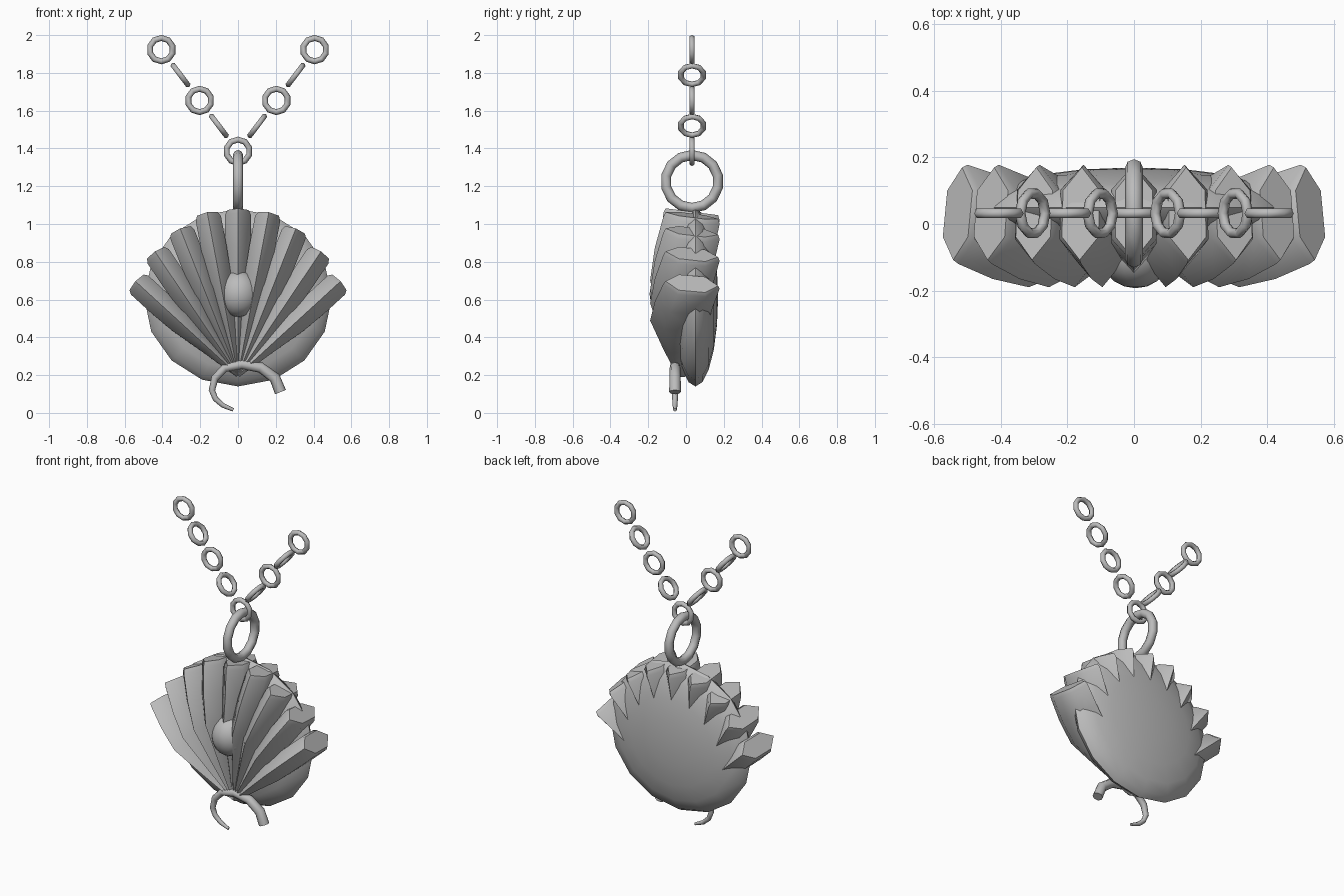
import bpy
import bmesh
from math import sin, cos, pi, atan2, hypot, radians
from mathutils import Matrix, Vector

cube = bpy.data.objects.get("Cube")
if cube:
    bpy.data.objects.remove(cube, do_unlink=True)

# single silver-grey material
silver = bpy.data.materials.new("silver_grey")
silver.use_nodes = True
colour = (0.5, 0.5, 0.5, 1)
silver.diffuse_color = colour
silver.node_tree.nodes["Principled BSDF"].inputs["Base Color"].default_value = colour


def finish(name, bm, angle=50):
    """Turn a bmesh into a smooth-shaded object."""
    bmesh.ops.recalc_face_normals(bm, faces=bm.faces)
    mesh = bpy.data.meshes.new(name)
    bm.to_mesh(mesh)
    bm.free()
    mesh.materials.append(silver)
    obj = bpy.data.objects.new(name, mesh)
    bpy.context.collection.objects.link(obj)
    bpy.ops.object.select_all(action="DESELECT")
    obj.select_set(True)
    bpy.context.view_layer.objects.active = obj
    bpy.ops.object.shade_smooth_by_angle(angle=radians(angle))
    return obj


def skin(bm, rings, closed=False):
    """Bridge successive rings of points, capping open ends."""
    loops = [[bm.verts.new(p) for p in ring] for ring in rings]
    n = len(loops[0])
    pairs = list(zip(loops, loops[1:]))
    if closed:
        pairs.append((loops[-1], loops[0]))
    else:
        bm.faces.new(loops[0])
        bm.faces.new(loops[-1])
    for a, b in pairs:
        for i in range(n):
            j = (i + 1) % n
            bm.faces.new((a[i], a[j], b[j], b[i]))


def ball(name, centre, size, segments, rings):
    bm = bmesh.new()
    bmesh.ops.create_uvsphere(bm, u_segments=segments, v_segments=rings, radius=1)
    # poles point along y
    bm.transform(Matrix.Translation(centre) @ Matrix.Diagonal((*size, 1))
                 @ Matrix.Rotation(pi / 2, 4, "X"))
    return finish(name, bm)


def torus(name, centre, major, minor, turn, segments, sides):
    """Ring whose axis starts along y, then is turned by a matrix."""
    rings = []
    for k in range(segments):
        a = 2 * pi * k / segments
        ring = []
        for m in range(sides):
            b = 2 * pi * m / sides
            r = major + minor * cos(b)
            ring.append(turn @ Vector((r * sin(a), minor * sin(b), r * cos(a)))
                        + Vector(centre))
        rings.append(ring)
    bm = bmesh.new()
    skin(bm, rings, closed=True)
    return finish(name, bm, 70)


# shell back: flattened sphere
ball("shell_back", (0, 0.05, 0.61), (0.497, 0.12, 0.47), 16, 10)

# ribs: hexagonal blades fanning out from the hinge
HINGE = 0.2
# (distance along rib, half width, front y, back y)
PROFILE = [(0, 0.012, -0.05, 0.01), (0.3, 0.036, -0.125, 0.07),
           (0.58, 0.062, -0.19, 0.115), (0.78, 0.068, -0.165, 0.145),
           (0.97, 0.068, -0.12, 0.178), (1.0, 0.056, -0.108, 0.17)]


def rib(name, tip_x, tip_z, bulge=1.0):
    length = hypot(tip_x, tip_z - HINGE)
    lean = atan2(tip_x, tip_z - HINGE)
    rings = []
    for t, w, front, back in PROFILE:
        if 0 < t < 0.9:
            front *= bulge
        mid, depth = (front + back) / 2, (back - front) / 2
        ring = []
        for k in range(6):
            a = k * pi / 3
            u = w * sin(a) / sin(pi / 3)
            y = mid + depth * cos(a)
            s = t * length - 0.13 * t * (y - mid)
            ring.append((u * cos(lean) + s * sin(lean), y,
                         HINGE + s * cos(lean) - u * sin(lean)))
        rings.append(ring)
    bm = bmesh.new()
    skin(bm, rings)
    finish(name, bm)


rib("rib_centre", 0, 1.065, 0.78)
for i, (x, z) in enumerate([(0.16, 1.045), (0.3, 0.96), (0.43, 0.84), (0.53, 0.685)]):
    rib(f"rib_left_{i + 1}", x, z)
    rib(f"rib_right_{i + 1}", -x, z)

# pearl in front of the centre rib
ball("pearl", (0.005, -0.083, 0.63), (0.11, 0.11, 0.125), 16, 10)

# hanging ring and chain
CHAIN_Y = 0.032
flat = Matrix.Identity(3)
torus("hanging_ring", (0, CHAIN_Y, 1.225), 0.14, 0.027,
      Matrix.Rotation(pi / 2, 3, "Z"), 14, 8)
torus("chain_link_centre", (0, CHAIN_Y, 1.385), 0.062, 0.016, flat, 10, 6)
for side, sign in (("left", 1), ("right", -1)):
    for i in range(1, 5):
        x, z = 0.1015 * i, 1.385 + 0.1345 * i
        # odd links stand edge-on, leaning along the chain
        edge_on = (Matrix.Rotation(sign * atan2(0.1015, 0.1345), 3, "Y")
                   @ Matrix.Rotation(pi / 2, 3, "Z"))
        torus(f"chain_link_{side}_{i}", (sign * x, CHAIN_Y, z), 0.062, 0.016,
              edge_on if i % 2 else flat, 10, 6)

# tapering hook over the hinge: (x, z, radius)
HOOK = [(0.225, 0.11, 0.031), (0.195, 0.185, 0.03), (0.12, 0.24, 0.028),
        (0.02, 0.257, 0.025), (-0.07, 0.238, 0.022), (-0.122, 0.185, 0.02),
        (-0.138, 0.12, 0.017), (-0.12, 0.075, 0.015), (-0.08, 0.04, 0.013),
        (-0.025, 0.016, 0.009)]
rings = []
for i, (x, z, r) in enumerate(HOOK):
    before, after = HOOK[max(i - 1, 0)], HOOK[min(i + 1, len(HOOK) - 1)]
    along = Vector((after[0] - before[0], 0, after[1] - before[1])).normalized()
    across = Vector((-along.z, 0, along.x))
    rings.append([Vector((x, -0.058, z)) + r * (cos(a) * across + sin(a) * Vector((0, 1, 0)))
                  for a in (2 * pi * k / 8 for k in range(8))])
bm = bmesh.new()
skin(bm, rings)
finish("hook", bm)
